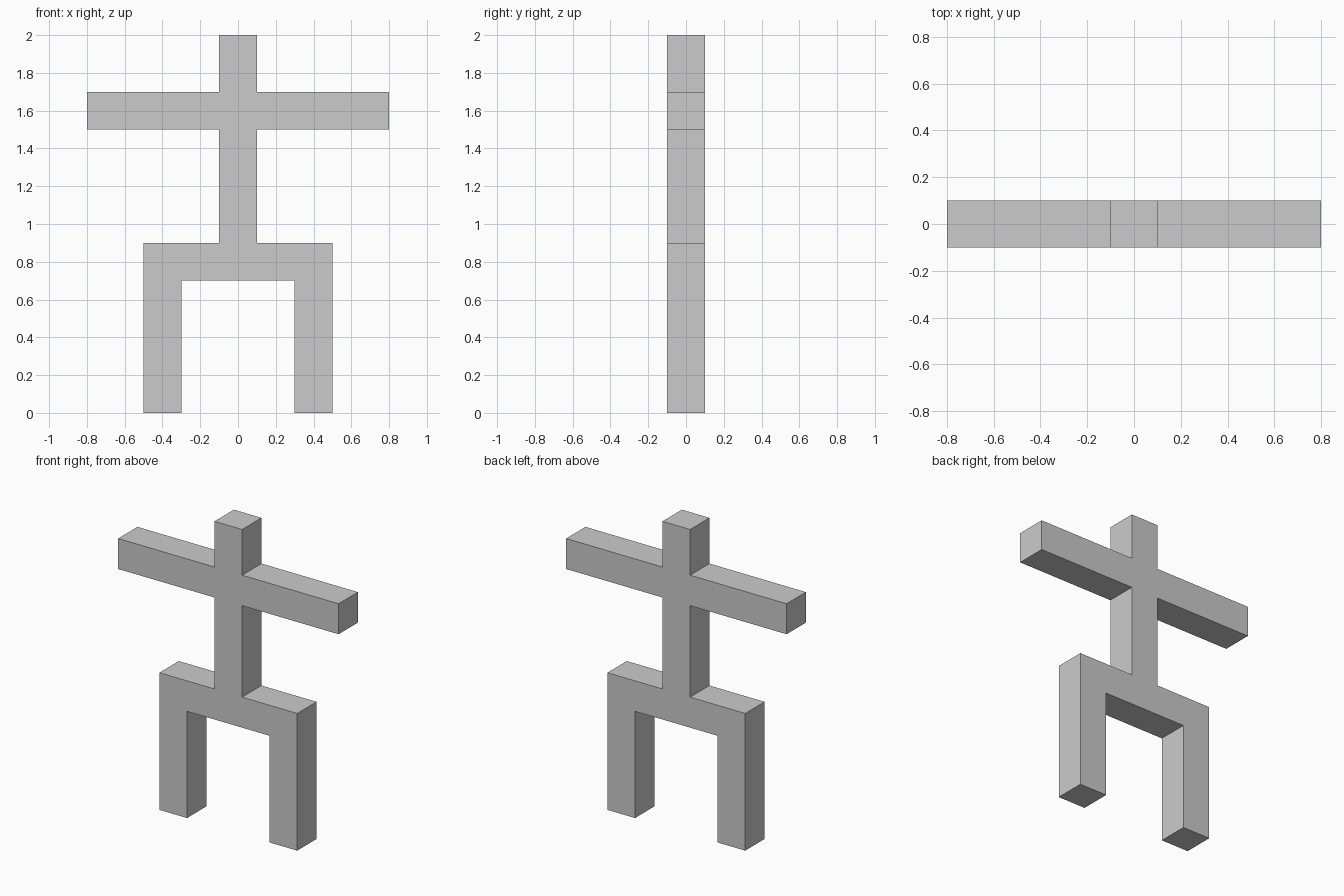
import bpy
import bmesh

if "Cube" in bpy.data.objects:
    bpy.data.objects.remove(bpy.data.objects["Cube"])

DEPTH = 0.2

# Right half of the front silhouette (x, z), from crotch up to head
half = [(0.3, 0.7), (0.3, 0.0), (0.5, 0.0), (0.5, 0.9),    # leg and hip
        (0.1, 0.9), (0.1, 1.5),                            # torso
        (0.8, 1.5), (0.8, 1.7), (0.1, 1.7),                # arm
        (0.1, 2.0)]                                        # head
outline = half + [(-x, z) for x, z in reversed(half)]

# Block figure: one closed silhouette extruded front to back
bm = bmesh.new()
front = bm.faces.new([bm.verts.new((x, -DEPTH / 2, z)) for x, z in outline])
extruded = bmesh.ops.extrude_face_region(bm, geom=[front], use_keep_orig=True)
back_verts = [g for g in extruded["geom"] if isinstance(g, bmesh.types.BMVert)]
bmesh.ops.translate(bm, verts=back_verts, vec=(0, DEPTH, 0))
bmesh.ops.recalc_face_normals(bm, faces=bm.faces)

mesh = bpy.data.meshes.new("block_figure")
bm.to_mesh(mesh)
bm.free()
figure = bpy.data.objects.new("block_figure", mesh)
bpy.context.collection.objects.link(figure)
